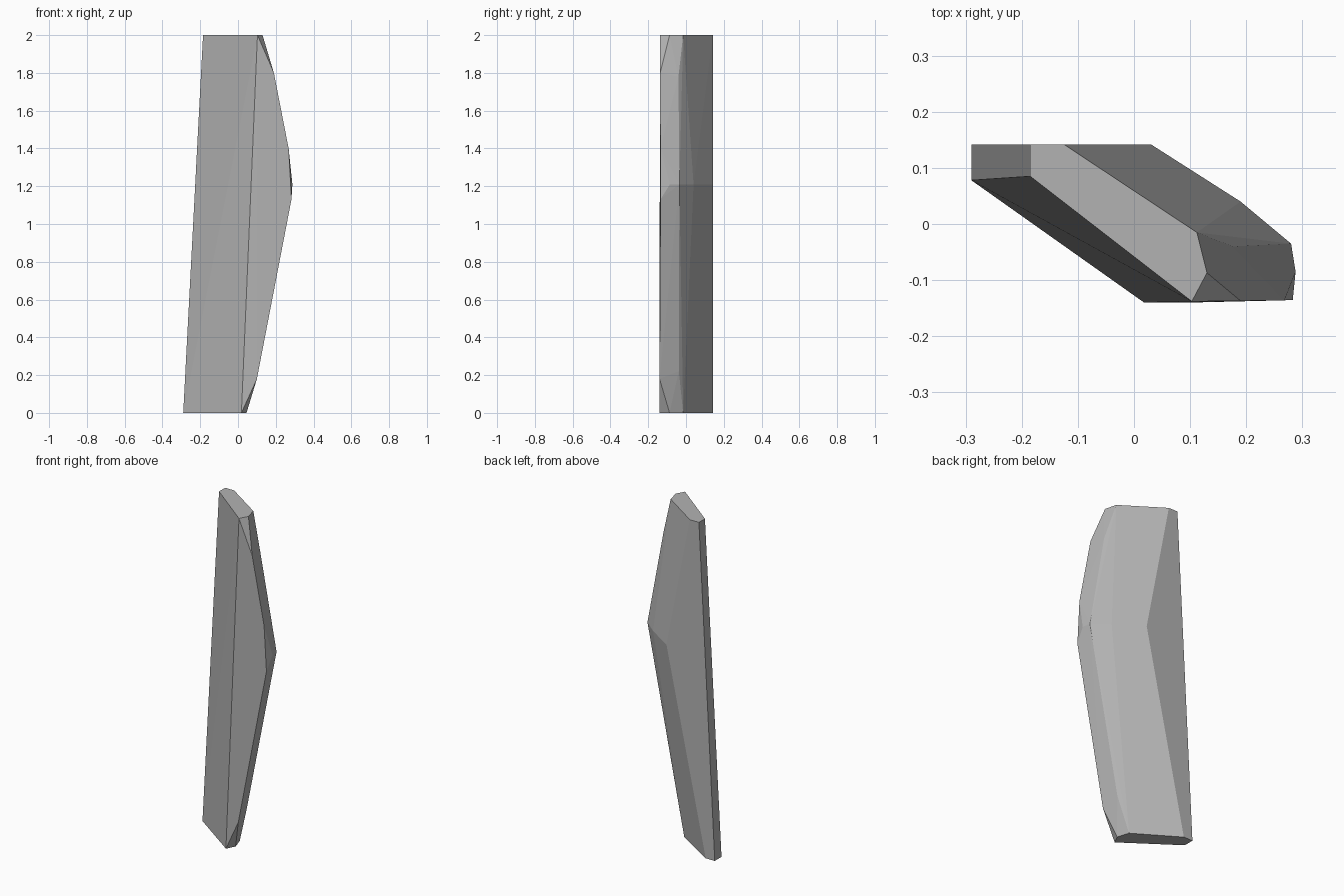
import bpy
import bmesh
import math

cube = bpy.data.objects.get("Cube")
if cube:
    bpy.data.objects.remove(cube, do_unlink=True)

# Stone colour
stone = bpy.data.materials.new("stone_grey")
stone.use_nodes = True
grey = (0.45, 0.45, 0.45, 1)
stone.diffuse_color = grey
bsdf = stone.node_tree.nodes["Principled BSDF"]
bsdf.inputs["Base Color"].default_value = grey

# End caps: the same slanted six-sided outline, shifted sideways
top_cap = [(-0.185, 0.142), (-0.125, 0.142), (0.112, -0.015),
           (0.13, -0.087), (0.103, -0.138), (-0.185, 0.085)]
base_cap = [(-0.29, 0.142), (-0.23, 0.142), (0.022, -0.015),
            (0.045, -0.087), (0.018, -0.14), (-0.29, 0.078)]

# Widest ring on the bulging side and the chipped outer edge
bulge = [(0.03, 0.142, 1.21), (0.19, 0.04, 1.21),
         (0.28, -0.035, 1.21), (0.288, -0.085, 1.21)]
front_rim = [(0.19, -0.137, 1.8), (0.268, -0.136, 1.4),
             (0.283, -0.135, 1.13), (0.1, -0.14, 0.18)]
chips = [(0.176, -0.04, 1.78), (0.085, -0.038, 0.22)]

points = [(x, y, 2.0) for x, y in top_cap]
points += [(x, y, 0.0) for x, y in base_cap]
points += bulge + front_rim + chips

# Faceted slab as a hull around the corners
bm = bmesh.new()
for p in points:
    bm.verts.new(p)
hull = bmesh.ops.convex_hull(bm, input=bm.verts[:])
loose = {v for v in hull["geom_interior"] if isinstance(v, bmesh.types.BMVert)}
bmesh.ops.delete(bm, geom=list(loose), context='VERTS')
bmesh.ops.dissolve_limit(bm, angle_limit=math.radians(1),
                         verts=bm.verts[:], edges=bm.edges[:])
bmesh.ops.recalc_face_normals(bm, faces=bm.faces[:])

mesh = bpy.data.meshes.new("stone_slab")
bm.to_mesh(mesh)
bm.free()
mesh.materials.append(stone)
slab = bpy.data.objects.new("stone_slab", mesh)
bpy.context.collection.objects.link(slab)
